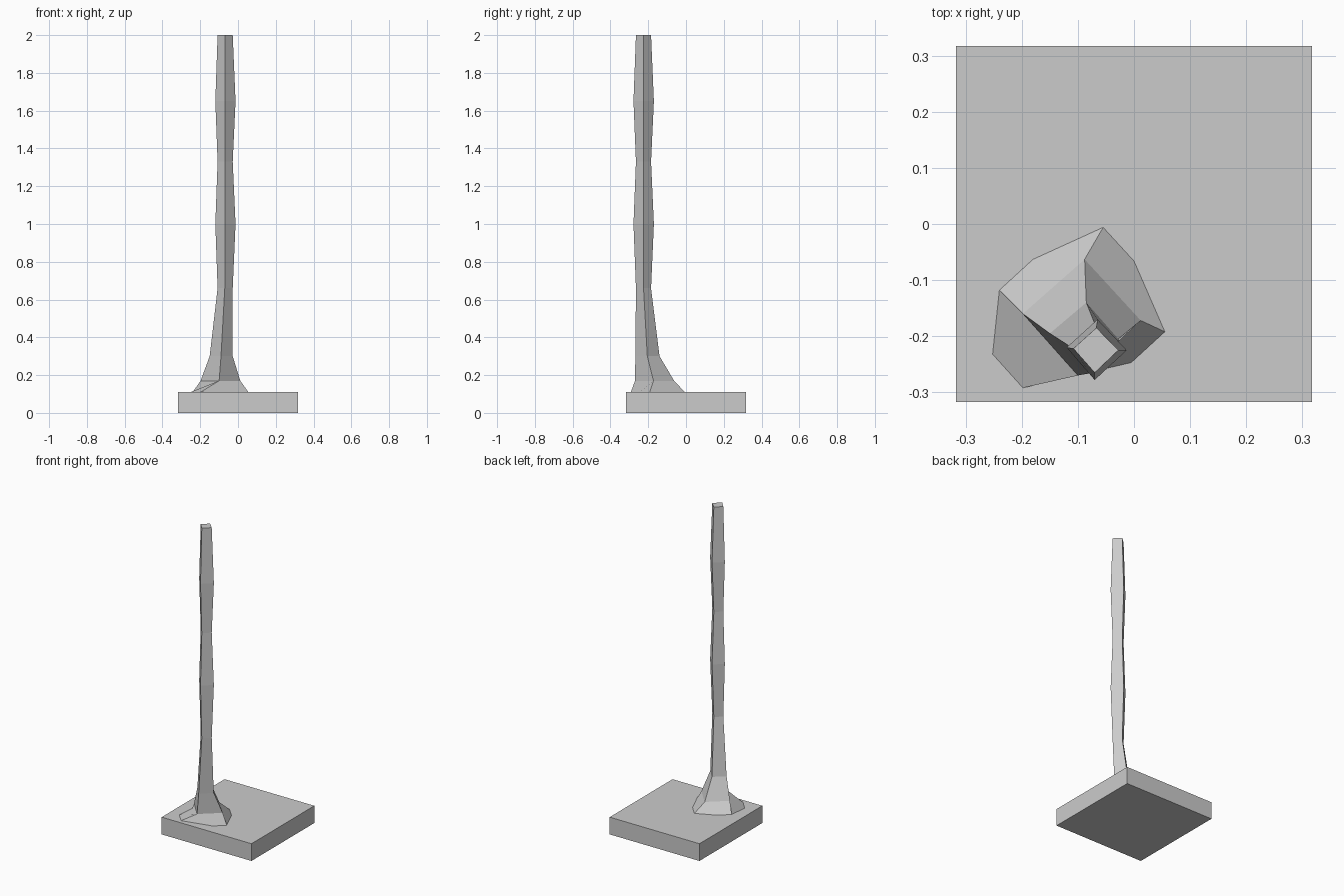
import bpy
import bmesh

cube = bpy.data.objects.get("Cube")
if cube:
    bpy.data.objects.remove(cube, do_unlink=True)

grey = bpy.data.materials.new("plain grey")
grey.use_nodes = True
colour = (0.6, 0.6, 0.6, 1)
grey.diffuse_color = colour
grey.node_tree.nodes["Principled BSDF"].inputs["Base Color"].default_value = colour


def finish(name, bm):
    """Turn a bmesh into a flat-shaded grey object."""
    bmesh.ops.recalc_face_normals(bm, faces=bm.faces[:])
    mesh = bpy.data.meshes.new(name)
    bm.to_mesh(mesh)
    bm.free()
    mesh.materials.append(grey)
    obj = bpy.data.objects.new(name, mesh)
    bpy.context.collection.objects.link(obj)
    return obj


# Square ground slab
SLAB_TOP = 0.11
SLAB_SIZE = 0.634
bm = bmesh.new()
bmesh.ops.create_cube(bm, size=1)
for v in bm.verts:
    v.co.x *= SLAB_SIZE
    v.co.y *= SLAB_SIZE
    v.co.z = (v.co.z + 0.5) * SLAB_TOP
finish("ground_slab", bm)

# Trunk cross-sections: corners in order left, back, right, front
slim = [(-0.108, -0.222), (-0.067, -0.185), (-0.028, -0.225), (-0.07, -0.265)]
bulge = [(-0.12, -0.22), (-0.065, -0.17), (-0.013, -0.225), (-0.07, -0.278)]
neck = [(-0.15, -0.195), (-0.085, -0.14), (-0.028, -0.205), (-0.09, -0.268)]
flare = [(-0.198, -0.16), (-0.088, -0.063), (0.012, -0.172), (-0.1, -0.27)]
# Foot outline: each corner is followed by the extra point on its side
foot = [(-0.24, -0.118), (-0.18, -0.063), (-0.055, -0.006), (0, -0.066),
        (0.055, -0.192), (-0.005, -0.247), (-0.198, -0.292), (-0.252, -0.232)]
sections = [(0.17, flare), (0.3, neck), (0.66, slim), (1.0, bulge),
            (1.33, slim), (1.65, bulge), (2.0, slim)]

# Trunk: loft the four-sided sections, then flare into the eight-point foot
bm = bmesh.new()
rings = [[bm.verts.new((x, y, z)) for x, y in pts] for z, pts in sections]
base = [bm.verts.new((x, y, SLAB_TOP)) for x, y in foot]
for low, high in zip(rings, rings[1:]):
    for i in range(4):
        j = (i + 1) % 4
        bm.faces.new((low[i], low[j], high[j], high[i]))
for i in range(4):
    j = (i + 1) % 4
    a, m, b = base[2 * i], base[2 * i + 1], base[2 * j]
    bm.faces.new((a, m, b, rings[0][j], rings[0][i]))
bm.faces.new(rings[-1])
bm.faces.new(base)
finish("trunk", bm)
